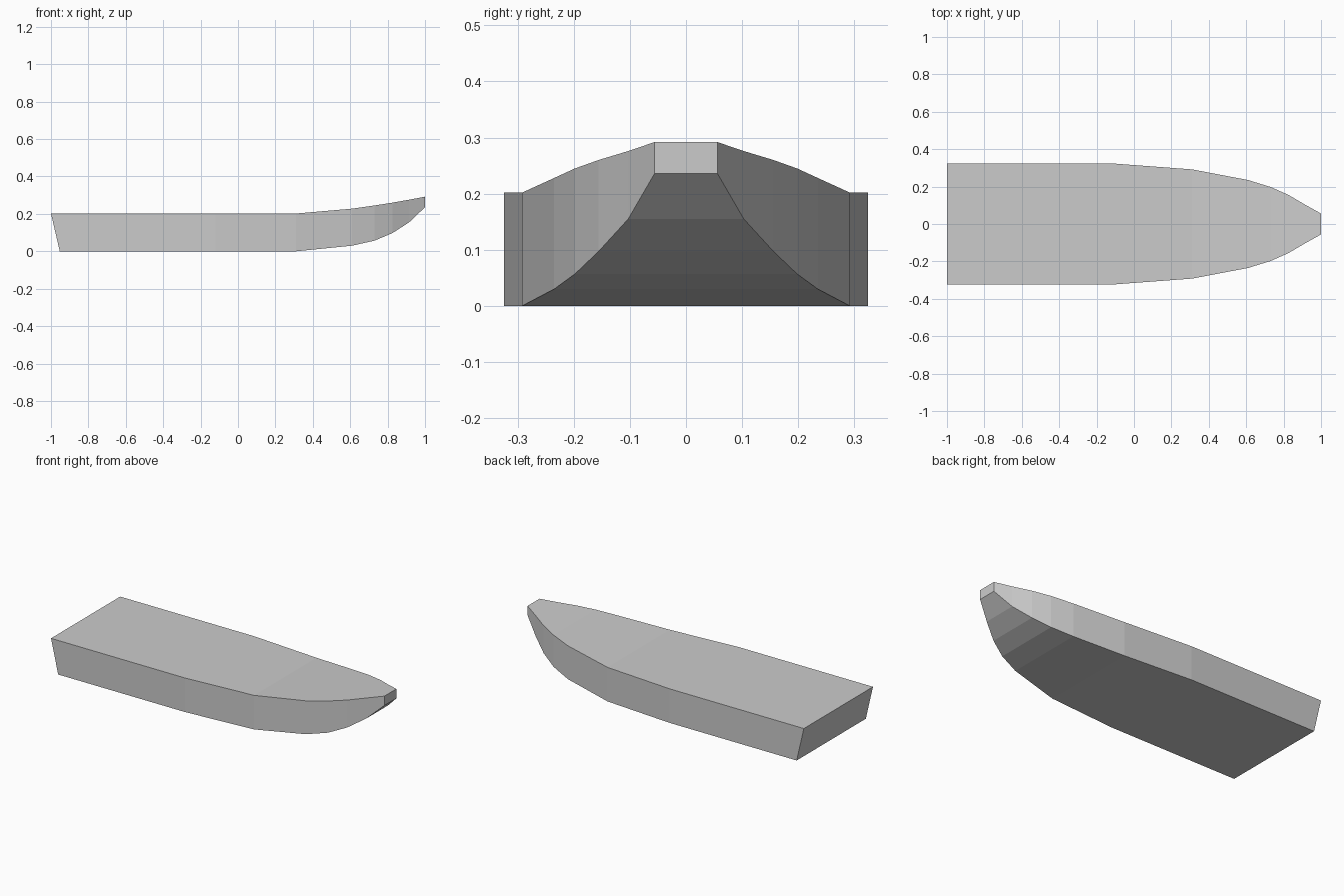
import bpy
import bmesh

cube = bpy.data.objects.get("Cube")
if cube:
    bpy.data.objects.remove(cube, do_unlink=True)

# Plain grey hull paint
paint = bpy.data.materials.new("hull_grey")
paint.use_nodes = True
grey = (0.6, 0.6, 0.6, 1)
paint.diffuse_color = grey
paint.node_tree.nodes["Principled BSDF"].inputs["Base Color"].default_value = grey

# Hull stations from stern to bow: top x, bottom x, half width, bottom z, top z
stations = [
    (-1.0, -0.953, 0.324, 0.0, 0.202),
    (-0.12, -0.12, 0.324, 0.0, 0.202),
    (0.31, 0.31, 0.292, 0.0, 0.202),
    (0.61, 0.61, 0.235, 0.03, 0.228),
    (0.73, 0.73, 0.198, 0.057, 0.245),
    (0.825, 0.825, 0.156, 0.097, 0.26),
    (0.915, 0.915, 0.103, 0.155, 0.276),
    (1.0, 1.0, 0.056, 0.236, 0.292),
]

bm = bmesh.new()
rings = []
for top_x, bottom_x, half, low, high in stations:
    rings.append([bm.verts.new(p) for p in (
        (bottom_x, -half, low), (bottom_x, half, low),
        (top_x, half, high), (top_x, -half, high))])

# Deck, sides and bottom between stations
for a, b in zip(rings, rings[1:]):
    for i in range(4):
        j = (i + 1) % 4
        bm.faces.new((a[i], a[j], b[j], b[i]))

# Transom and blunt bow
bm.faces.new(rings[0])
bm.faces.new(rings[-1])
bmesh.ops.recalc_face_normals(bm, faces=bm.faces)

mesh = bpy.data.meshes.new("boat_hull")
bm.to_mesh(mesh)
bm.free()
mesh.materials.append(paint)
hull = bpy.data.objects.new("boat_hull", mesh)
bpy.context.collection.objects.link(hull)
